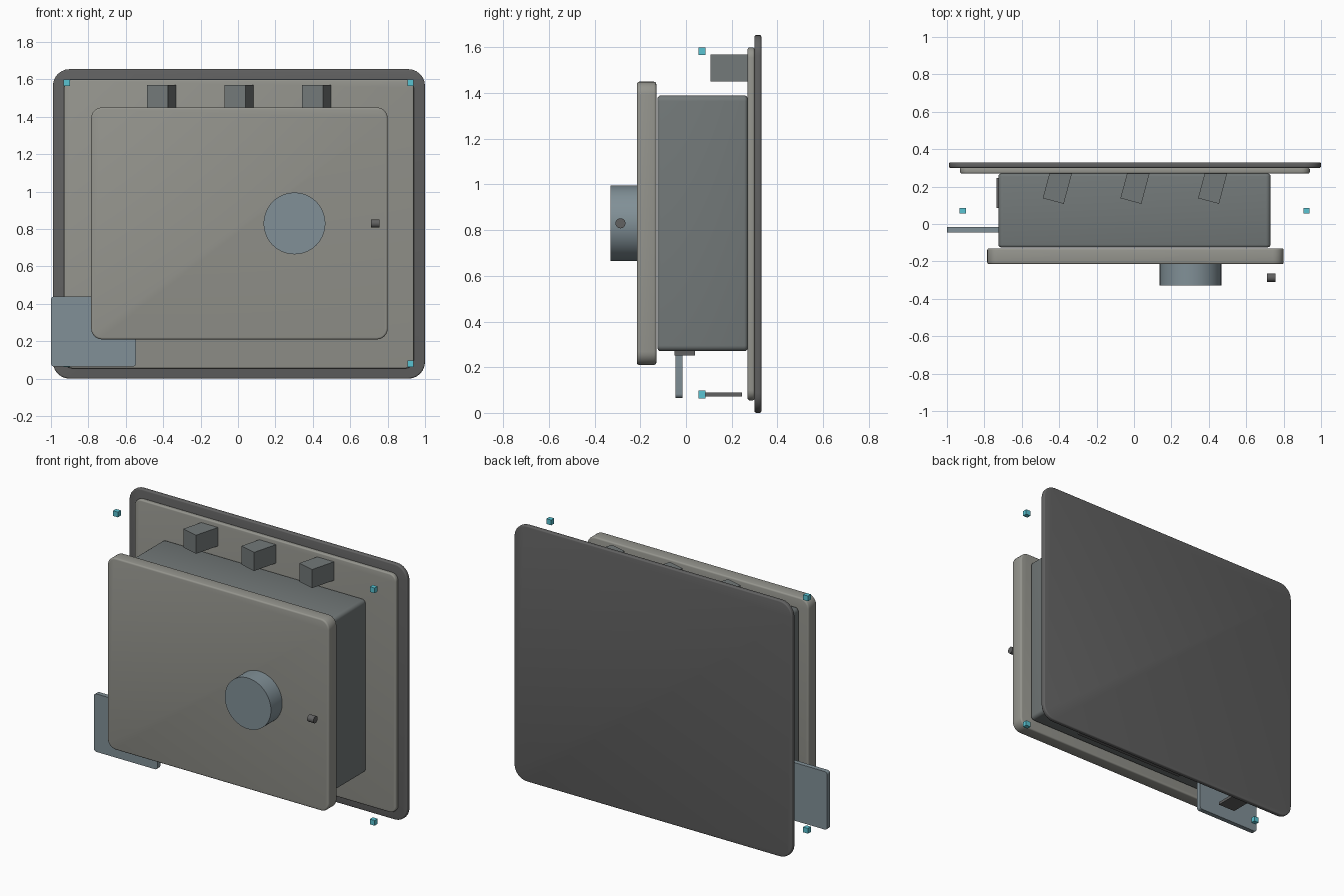
import bpy, bmesh, math
from mathutils import Matrix, Vector

if "Cube" in bpy.data.objects:
    bpy.data.objects.remove(bpy.data.objects["Cube"])


def mat(name, rgb):
    m = bpy.data.materials.new(name)
    m.diffuse_color = (*rgb, 1)
    m.use_nodes = True
    m.node_tree.nodes["Principled BSDF"].inputs["Base Color"].default_value = m.diffuse_color
    return m


WARM = mat("warm_grey", (0.30, 0.30, 0.27))
DARK = mat("dark_grey", (0.12, 0.12, 0.12))
BODY = mat("body_grey", (0.17, 0.19, 0.19))
BLUE = mat("blue_grey", (0.22, 0.28, 0.31))
CYAN = mat("cyan", (0.10, 0.55, 0.65))


def finish(bm, name, m, smooth=True):
    bmesh.ops.recalc_face_normals(bm, faces=bm.faces)
    me = bpy.data.meshes.new(name)
    bm.to_mesh(me)
    bm.free()
    me.materials.append(m)
    ob = bpy.data.objects.new(name, me)
    bpy.context.collection.objects.link(ob)
    if smooth:
        bpy.context.view_layer.objects.active = ob
        bpy.ops.object.select_all(action='DESELECT')
        ob.select_set(True)
        bpy.ops.object.shade_smooth_by_angle(angle=math.radians(35))
    return ob


def box(name, m, x, y, z, corner=0, rim=0, turn=0):
    """Box between ranges; corner rounds the edges along y, rim softens the rest."""
    size = Vector((x[1] - x[0], y[1] - y[0], z[1] - z[0]))
    mid = Vector((sum(x) / 2, sum(y) / 2, sum(z) / 2))
    bm = bmesh.new()
    bmesh.ops.create_cube(bm, size=1, matrix=Matrix.Diagonal((*size, 1)))
    if corner:
        es = [e for e in bm.edges
              if abs(e.verts[0].co.y - e.verts[1].co.y) > size.y * 0.9]
        bmesh.ops.bevel(bm, geom=es, offset=corner, segments=6,
                        profile=0.5, affect='EDGES')
    if rim:
        es = [e for e in bm.edges
              if abs(e.verts[0].co.y - e.verts[1].co.y) < 1e-5]
        bmesh.ops.bevel(bm, geom=es, offset=rim, segments=3,
                        profile=0.5, affect='EDGES')
    bm.transform(Matrix.Translation(mid) @ Matrix.Rotation(turn, 4, 'Z'))
    return finish(bm, name, m, smooth=bool(corner or rim))


def cylinder(name, m, centre, r, depth, axis, segs):
    bm = bmesh.new()
    rot = Matrix.Rotation(math.pi / 2, 4, 'X' if axis == 'y' else 'Y')
    bmesh.ops.create_cone(bm, cap_ends=True, segments=segs, radius1=r, radius2=r,
                          depth=depth, matrix=Matrix.Translation(centre) @ rot)
    return finish(bm, name, m)


# Wall plates
box("back_plate", DARK, (-0.99, 1.0), (0.30, 0.33), (0, 1.655), 0.09, 0.008)
box("mounting_panel", WARM, (-0.93, 0.94), (0.27, 0.30), (0.055, 1.60), 0.045, 0.008)

# Housing and front cover
box("housing", BODY, (-0.725, 0.73), (-0.125, 0.27), (0.27, 1.39), 0.025, 0.015)
box("front_cover", WARM, (-0.785, 0.80), (-0.215, -0.13), (0.21, 1.45), 0.058, 0.01)

# Dial and small side pin
cylinder("dial", BLUE, (0.302, -0.27, 0.83), 0.165, 0.12, 'y', 64)
cylinder("pin", DARK, (0.733, -0.287, 0.83), 0.022, 0.045, 'x', 24)

# Angled blocks along the top
for i, x in enumerate((-0.41, 0.005, 0.42)):
    box(f"top_block_{i}", BODY, (x - 0.058, x + 0.058), (0.12, 0.287),
        (1.45, 1.57), turn=math.radians(-15))

# Corner tab, lower foot and strip under the housing
box("corner_tab", BLUE, (-1.0, -0.545), (-0.045, -0.015), (0.065, 0.44), 0.018)
box("lower_foot", DARK, (-0.735, -0.613), (0.085, 0.245), (0.072, 0.09))
box("bottom_strip", DARK, (-0.40, 0.41), (-0.05, 0.04), (0.252, 0.275))

# Corner markers
for i, x in enumerate((-0.915, 0.922)):
    for j, z in enumerate((0.08, 1.583)):
        box(f"corner_marker_{i}{j}", CYAN, (x - 0.017, x + 0.017),
            (0.055, 0.085), (z - 0.017, z + 0.017))
